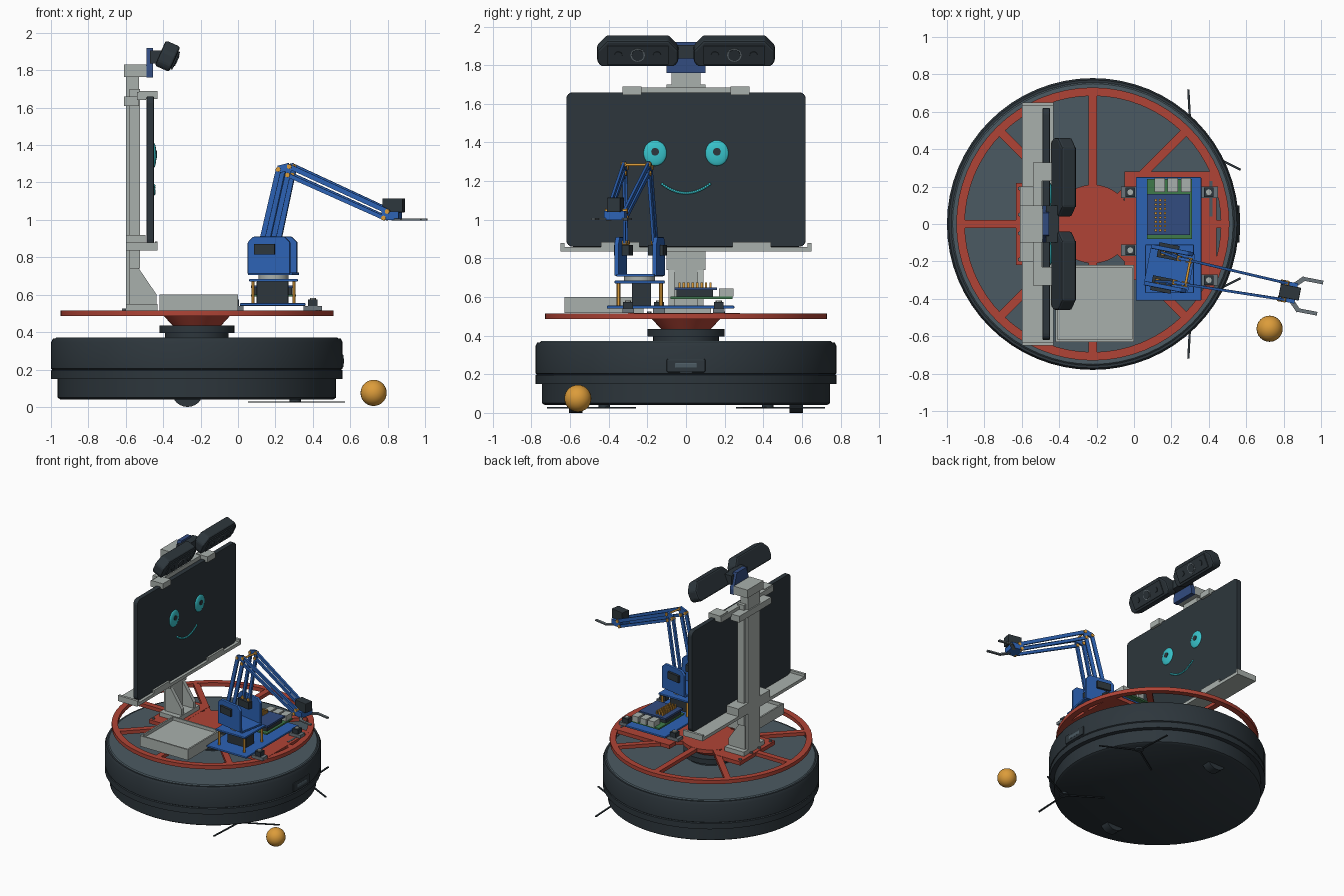
import bpy, bmesh, math
from mathutils import Vector, Matrix

if "Cube" in bpy.data.objects:
    bpy.data.objects.remove(bpy.data.objects["Cube"])


def material(name, hexcode):
    rgb = [int(hexcode[i:i + 2], 16) / 255 for i in (0, 2, 4)]
    lin = [c / 12.92 if c < .04 else ((c + .055) / 1.055) ** 2.4 for c in rgb] + [1]
    m = bpy.data.materials.new(name)
    m.use_nodes = True
    m.diffuse_color = lin
    m.node_tree.nodes["Principled BSDF"].inputs["Base Color"].default_value = lin
    return m


DARK = material("charcoal", "2d363c")
SLATE = material("slate", "4b5a62")
RED = material("brick red", "b04436")
PALE = material("pale grey", "a9b0ac")
BLUE = material("blue", "2c62b4")
GOLD = material("amber", "dc9c3a")
CYAN = material("cyan", "38c4cc")
GREEN = material("board green", "3f7a4a")
NAVY = material("navy", "324c80")
STEEL = material("steel grey", "6b757b")


def make(name, mat, bm, bevel=0, smooth=False):
    bmesh.ops.recalc_face_normals(bm, faces=bm.faces)
    me = bpy.data.meshes.new(name)
    bm.to_mesh(me)
    bm.free()
    me.materials.append(mat)
    ob = bpy.data.objects.new(name, me)
    bpy.context.collection.objects.link(ob)
    if bevel:
        mod = ob.modifiers.new("bevel", "BEVEL")
        mod.width, mod.segments, mod.limit_method = bevel, 2, "ANGLE"
    if smooth:
        me.shade_smooth()
        me.set_sharp_from_angle(angle=math.radians(35))
    return ob


def box(name, mat, x, y, z, bevel=0):
    bm = bmesh.new()
    size = Vector((x[1] - x[0], y[1] - y[0], z[1] - z[0]))
    mid = Vector((sum(x), sum(y), sum(z))) / 2
    bmesh.ops.create_cube(bm, size=1, matrix=Matrix.Translation(mid) @ Matrix.Diagonal(size).to_4x4())
    return make(name, mat, bm, bevel)


def cyl(name, mat, p, q, r, r2=None, sides=24):
    p, q = Vector(p), Vector(q)
    bm = bmesh.new()
    turn = (q - p).to_track_quat("Z", "Y").to_matrix().to_4x4()
    bmesh.ops.create_cone(bm, cap_ends=True, segments=sides, radius1=r, radius2=r if r2 is None else r2,
                          depth=(q - p).length, matrix=Matrix.Translation((p + q) / 2) @ turn)
    return make(name, mat, bm, smooth=True)


def bar(name, mat, p, q, w, h):
    p, q = Vector(p), Vector(q)
    bm = bmesh.new()
    turn = (q - p).to_track_quat("X", "Z").to_matrix().to_4x4()
    scale = Matrix.Diagonal(((q - p).length, w, h, 1))
    bmesh.ops.create_cube(bm, size=1, matrix=Matrix.Translation((p + q) / 2) @ turn @ scale)
    return make(name, mat, bm)


def prism(name, mat, pts, to3d, a, b, bevel=0):
    bm = bmesh.new()
    lo, hi = ([bm.verts.new(to3d(u, v, w)) for u, v in pts] for w in (a, b))
    bm.faces.new(lo)
    bm.faces.new(hi)
    for i in range(len(pts)):
        j = (i + 1) % len(pts)
        bm.faces.new((lo[i], lo[j], hi[j], hi[i]))
    return make(name, mat, bm, bevel)


def lathe(name, mat, prof, cx, sides=64, closed=False):
    bm = bmesh.new()
    rings = [[bm.verts.new((cx + r * math.cos(k * math.tau / sides), r * math.sin(k * math.tau / sides), z))
              for k in range(sides)] for r, z in prof]
    pairs = list(zip(rings, rings[1:])) + ([(rings[-1], rings[0])] if closed else [])
    for a, b in pairs:
        for k in range(sides):
            n = (k + 1) % sides
            bm.faces.new((a[k], a[n], b[n], b[k]))
    if not closed:
        bm.faces.new(rings[0])
        bm.faces.new(rings[-1])
    return make(name, mat, bm, smooth=True)


def ball(name, mat, at, scale):
    bm = bmesh.new()
    bmesh.ops.create_uvsphere(bm, u_segments=24, v_segments=14, radius=1,
                              matrix=Matrix.Translation(at) @ Matrix.Diagonal(scale).to_4x4())
    return make(name, mat, bm, smooth=True)


def xz(u, v, w): return (u, w, v)
def yz(u, v, w): return (w, u, v)


CX = -.22
# Round mobile base, with a lighter lid
base = lathe("base_body", DARK, [(.73, .04), (.745, .05), (.745, .15), (.78, .15), (.78, .195), (.772, .2),
             (.78, .205), (.78, .345), (.77, .365), (.757, .365), (.75, .372)], CX)
base.data.materials.append(SLATE)
for f in base.data.polygons:
    if f.center.z > .366:
        f.material_index = 1
box("bumper_window", DARK, (.55, .565), (-.1, .1), (.21, .28), .01)
box("bumper_sensor", SLATE, (.55, .568), (-.06, .06), (.23, .26), .008)
for s in (-1, 1):
    cyl("drive_wheel", DARK, (-.27, s * .57 - .035, .085), (-.27, s * .57 + .035, .085), .085)
    # Three-armed sweeping brushes
    hub = Vector((.306, s * .424, .026))
    cyl("brush_hub", DARK, hub, hub + Vector((0, 0, .02)), .03)
    for k in range(3):
        a = s * math.radians(93 + 120 * k)
        bar("brush_arm", DARK, hub, hub + Vector((math.cos(a), math.sin(a), 0)) * .296, .012, .007)

# Turret neck and spoked deck
cyl("neck_lower", DARK, (CX, 0, .37), (CX, 0, .395), .17, sides=48)
cyl("neck_upper", DARK, (CX, 0, .395), (CX, 0, .435), .2, sides=48)
cyl("neck_cone", RED, (CX, 0, .435), (CX, 0, .49), .13, .18, sides=48)
lathe("deck_rim", RED, [(.73, .485), (.73, .515), (.685, .515), (.685, .485)], CX, closed=True)
cyl("deck_hub", RED, (CX, 0, .485), (CX, 0, .515), .21, sides=48)
for k in range(8):
    d = Vector((math.cos(k * math.pi / 4), math.sin(k * math.pi / 4), 0))
    c = Vector((CX, 0, .5))
    bar("deck_spoke", RED, c + d * .15, c + d * .7, .045, .028)
box("deck_front_panel", RED, (-.05, .44), (-.3, .28), (.486, .516))
box("deck_back_panel", RED, (-.63, -.4), (-.22, .22), (.486, .516))
box("deck_slot", SLATE, (.405, .42), (.04, .23), (.515, .518))

# Open storage tray
box("tray_floor", PALE, (-.42, 0), (-.63, -.22), (.516, .575))
for y in (-.63, -.232):
    box("tray_side", PALE, (-.42, 0), (y, y + .012), (.516, .6))
for x in (-.42, -.012):
    box("tray_end", PALE, (x, x + .012), (-.63, -.22), (.516, .6))

# Column with gusseted foot
box("column", PALE, (-.6, -.53), (-.075, .075), (.516, 1.78))
box("column_rib", PALE, (-.58, -.525), (-.1, .1), (.74, 1.7))
box("column_foot", PALE, (-.6, -.43), (-.13, .13), (.516, .55))
box("column_cap", PALE, (-.61, -.49), (-.1, .1), (1.765, 1.83))
for s in (-1, 1):
    prism("foot_gusset", PALE, [(-.58, .55), (-.58, .75), (-.53, .74), (-.435, .6), (-.435, .55)],
          xz, s * .075 - .015, s * .075 + .015)
    for y in (.05, .19):
        cyl("foot_bolt", STEEL, (-.61, s * y, .51), (-.61, s * y, .525), .012, sides=6)

# Tablet cradle
box("shelf", PALE, (-.6, -.43), (-.65, .65), (.835, .86))
box("shelf_clamp", PALE, (-.6, -.495), (-.2, .2), (.86, .92))
box("top_bar", PALE, (-.61, -.53), (-.2, .2), (1.61, 1.66))
box("top_arm", PALE, (-.54, -.492), (-.33, .33), (1.64, 1.685))
for s in (-1, 1):
    box("shelf_end", PALE, (-.6, -.43), (s * .64 - .01, s * .64 + .01), (.835, .88))
    box("shelf_lip", PALE, (-.445, -.43), (s * .34 - .1, s * .34 + .1), (.84, .885))
    box("top_clip", PALE, (-.53, -.43), (s * .28 - .05, s * .28 + .05), (1.645, 1.69))

# Tablet with a friendly face
corners = []
for k in range(20):
    a = (k // 5 * 90 + k % 5 * 22.5) * math.pi / 180
    corners.append(((.585 if k < 5 or k > 14 else -.585) + .035 * math.cos(a),
                    1.26 + (.365 if k < 10 else -.365) + .035 * math.sin(a)))
prism("tablet", DARK, corners, yz, -.488, -.45, .004)
for s in (-1, 1):
    ball("eye", CYAN, (-.45, s * .16, 1.345), (.014, .06, .066))
    cyl("pupil", DARK, (-.445, s * .16, 1.352), (-.434, s * .16, 1.352), .02)
for k in range(25):
    t = k / 12 - 1
    ball("smile_dot", CYAN, (-.449, t * .122, 1.138 + .046 * t * t), (.007, .007, .007))

# Twin tilted depth cameras
prism("camera_bracket", NAVY, [(-.1, 1.76), (.1, 1.76), (.1, 1.8), (.06, 1.92), (-.06, 1.92), (-.1, 1.8)],
      yz, -.49, -.455)
bar("camera_bridge", DARK, (-.47, 0, 1.87), (-.4, 0, 1.87), .2, .07)
tilt = Matrix.Translation((-.375, 0, 1.873)) @ Matrix.Rotation(math.radians(24), 4, "Y")
pod = [(.05, -.055), (.07, -.075), (.2, -.075)]
half = [(-.21, -.045), (-.19, -.072), (.19, -.072), (.21, -.045), (.21, .02), (.16, .075), (-.16, .075), (-.21, .02)]
for s in (-1, 1):
    parts = [prism("camera_pod", DARK, [(u + s * .25, v) for u, v in half], yz, -.045, .04, .012),
             box("camera_face", DARK, (.04, .05), (s * .25 - .16, s * .25 + .16), (-.055, .05), .004),
             cyl("camera_lens", STEEL, (.045, s * .25, 0), (.052, s * .25, 0), .037),
             cyl("camera_glass", DARK, (.045, s * .25, 0), (.055, s * .25, 0), .031)]
    for y in (-.1, .1):
        parts.append(cyl("camera_eye", DARK, (.045, s * .25 + y, 0), (.056, s * .25 + y, 0), .02))
    for ob in parts:
        ob.data.transform(tilt)

# Blue mounting plate with corner feet
box("mount_plate", BLUE, (.01, .36), (-.41, .25), (.54, .555), .004)
for x, y in ((.4, .17), (.4, -.3), (-.02, .17), (-.02, -.14)):
    box("plate_foot", STEEL, (x - .05, x + .05), (y - .03, y + .03), (.516, .54))
    box("plate_lug", DARK, (x - .025, x + .025), (y - .025, y + .025), (.54, .575))
    cyl("lug_bolt", PALE, (x, y, .57), (x, y, .582), .016, sides=8)

# Single-board computer
box("circuit_board", GREEN, (.07, .31), (-.08, .24), (.59, .602))
box("circuit_shield", NAVY, (.07, .3), (-.06, .16), (.635, .65))
box("board_header", DARK, (.08, .29), (-.05, .14), (.602, .635))
for x in (.11, .18, .25):
    box("port", PALE, (x, x + .055), (.17, .245), (.602, .645))
for i in range(3):
    for j in range(8):
        x, y = .11 + i * .025, -.04 + j * .023
        box("header_pin", GOLD, (x, x + .012), (y, y + .012), (.65, .675))

# Arm base: standoffs, turning servo, upper plate
for x in (.08, .3):
    for y in (-.35, -.13):
        cyl("standoff", GOLD, (x, y, .555), (x, y, .675), .01, sides=6)
box("arm_plate", BLUE, (.06, .32), (-.37, -.11), (.67, .685), .004)
box("turn_servo", DARK, (.1, .27), (-.28, -.18), (.54, .672), .005)

# Arm, modelled along x and then swung into place
arm = [cyl("turntable", PALE, (0, 0, .685), (0, 0, .71), .08),
       box("shoulder_floor", BLUE, (-.12, .12), (-.1, .1), (.705, .72))]
shoulder = [(-.12, .71), (.11, .71), (.11, .88), (.08, .91), (-.09, .91), (-.12, .88)]
B, C = Vector((-.05, 0, .88)), Vector((.01, 0, .88))
D, E, F = Vector((.04, 0, 1.27)), Vector((.1, 0, 1.285)), Vector((.09, 0, 1.24))
W, V = Vector((.63, 0, 1.045)), Vector((.61, 0, 1.01))
for s in (-1, 1):
    o, n = Vector((0, s * .065, 0)), Vector((0, s * .045, 0))
    arm += [prism("shoulder_wall", BLUE, shoulder, xz, s * .1 - .012, s * .1 + .012, .005),
            box("shoulder_servo", DARK, (-.08, .03), (s * .09 - .04, s * .09 + .04), (.815, .87)),
            bar("rear_link", BLUE, B + o * 1.2, D + o, .014, .028),
            bar("front_link", BLUE, C + o * 1.2, E + o, .014, .028),
            bar("elbow_plate", BLUE, D + o, E + o, .016, .04),
            bar("upper_link", BLUE, E + o, W + n, .014, .026),
            bar("lower_link", BLUE, F + o, V + n, .014, .022)]
    for p in (B + o * 1.2, C + o * 1.2, D + o, E + o, F + o, W + n, V + n):
        arm.append(cyl("joint_pin", GOLD, p - Vector((0, .014, 0)), p + Vector((0, .014, 0)), .013, sides=8))
    # Gripper jaws
    arm += [bar("jaw_root", STEEL, (.66, s * .03, 1.003), (.72, s * .09, 1.003), .025, .01),
            bar("jaw_tip", STEEL, (.71, s * .085, 1.003), (.82, s * .085, 1.003), .02, .01)]
arm += [cyl("elbow_axle", GOLD, E - o, E + o, .007), cyl("wrist_axle", GOLD, W - n, W + n, .007),
        box("wrist_block", BLUE, (.6, .69), (-.055, .055), (1.0, 1.045)),
        box("grip_servo", DARK, (.6, .71), (-.035, .035), (1.04, 1.115), .004)]
swing = Matrix.Translation((.19, -.24, 0)) @ Matrix.Rotation(math.radians(-11), 4, "Z")
for ob in arm:
    ob.data.transform(swing)

# Loose ball on the floor
ball("play_ball", GOLD, (.725, -.56, .075), (.07, .07, .07))
